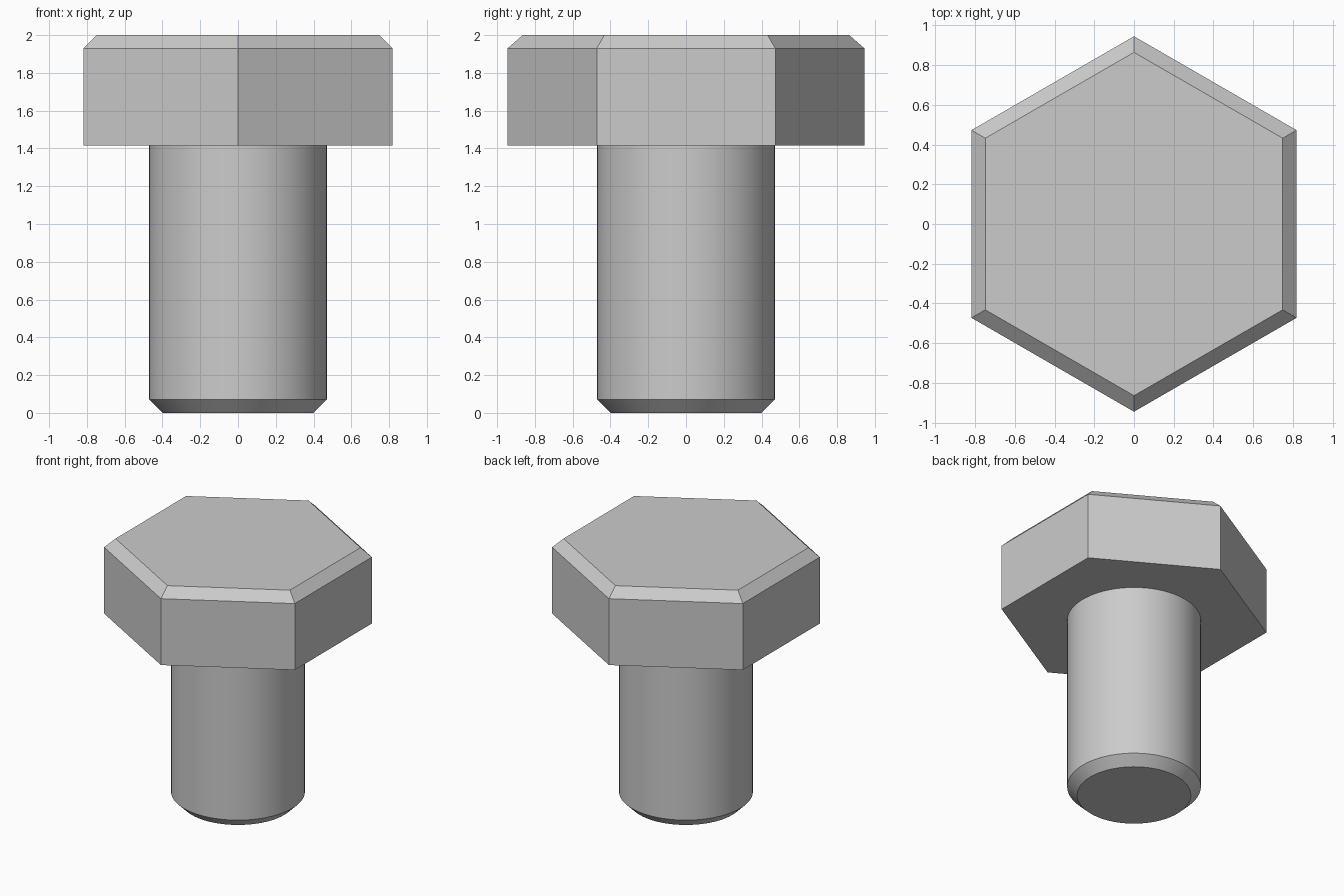
import bpy, bmesh, math

if "Cube" in bpy.data.objects:
    bpy.data.objects.remove(bpy.data.objects["Cube"])

SHANK_R, HEAD_R = 0.47, 0.945
HEAD_Z, TOP_Z, CHAMFER = 1.415, 2.0, 0.07
SIDES = 96

bm = bmesh.new()


def ring(radius, z, n):
    pts = [(math.pi / 2 + 2 * math.pi * i / n) for i in range(n)]
    return [bm.verts.new((radius * math.cos(a), radius * math.sin(a), z)) for a in pts]


def skin(rings):
    for a, b in zip(rings, rings[1:]):
        n = len(a)
        for i in range(n):
            j = (i + 1) % n
            bm.faces.new((a[i], a[j], b[j], b[i]))


# Round shank with a chamfered tip
shank = [ring(SHANK_R - CHAMFER, 0, SIDES), ring(SHANK_R, CHAMFER, SIDES),
         ring(SHANK_R, HEAD_Z, SIDES)]
skin(shank)
bm.faces.new(shank[0])

# Hexagonal head with a chamfered top
top_r = HEAD_R - CHAMFER / math.cos(math.pi / 6)
head = [ring(HEAD_R, HEAD_Z, 6), ring(HEAD_R, TOP_Z - CHAMFER, 6), ring(top_r, TOP_Z, 6)]
skin(head)
bm.faces.new(head[2])

# Flat underside of the head around the shank
rim = [bm.edges.get((r[i], r[i - 1])) for r in (shank[2], head[0]) for i in range(len(r))]
bmesh.ops.triangle_fill(bm, edges=rim, use_beauty=True, normal=(0, 0, -1))
bmesh.ops.recalc_face_normals(bm, faces=bm.faces)

mesh = bpy.data.meshes.new("hex_bolt")
bm.to_mesh(mesh)
bm.free()
bolt = bpy.data.objects.new("hex_bolt", mesh)
bpy.context.collection.objects.link(bolt)
bpy.context.view_layer.objects.active = bolt
bolt.select_set(True)
bpy.ops.object.shade_smooth_by_angle(angle=math.radians(30))
